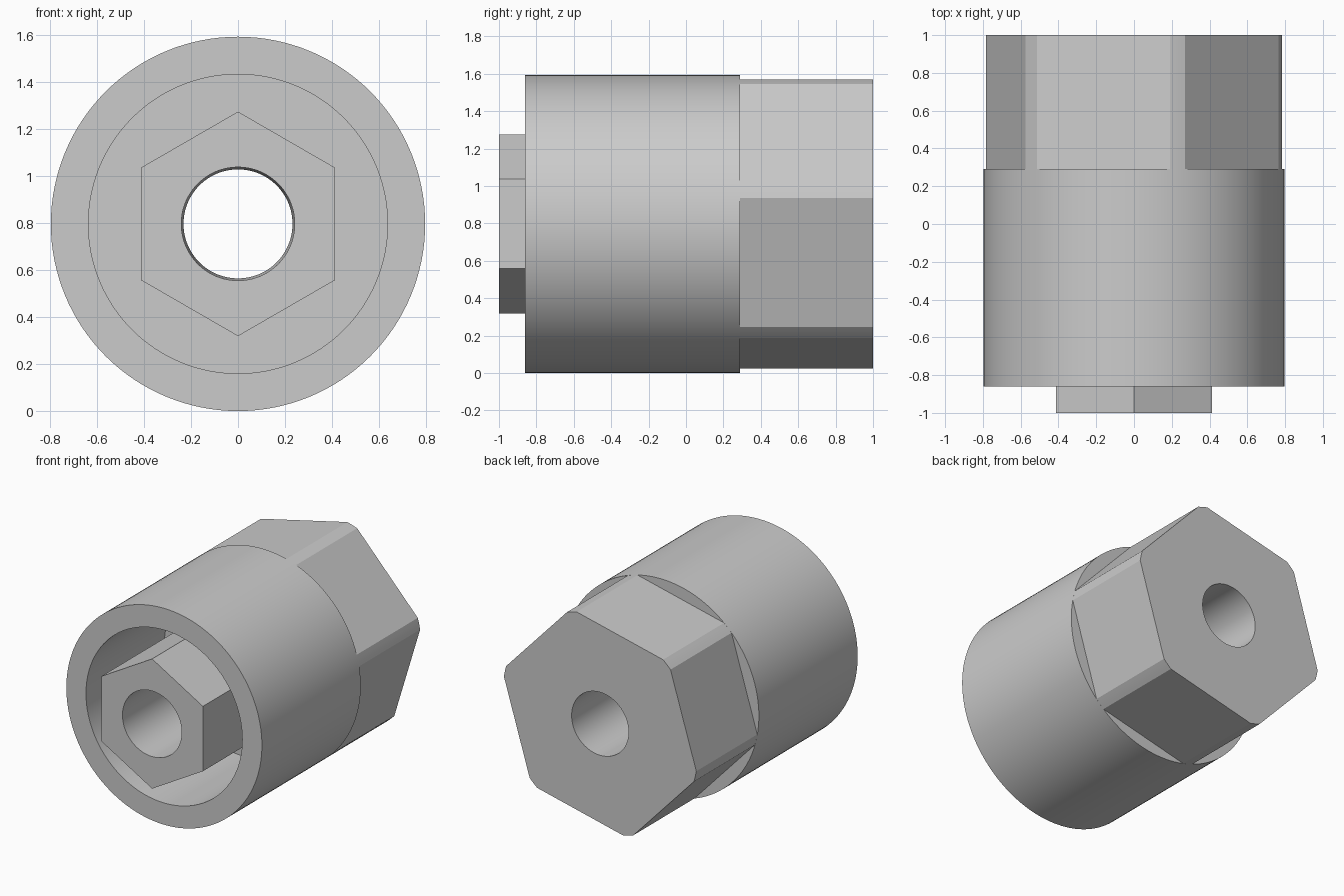
import bpy, bmesh, math

if "Cube" in bpy.data.objects:
    bpy.data.objects.remove(bpy.data.objects["Cube"], do_unlink=True)

R = 0.797          # body radius, also the height of the axis
SEGMENTS = 128

grey = bpy.data.materials.new("plain grey")
grey.use_nodes = True
grey.diffuse_color = (0.6, 0.6, 0.6, 1)
grey.node_tree.nodes["Principled BSDF"].inputs["Base Color"].default_value = (0.6, 0.6, 0.6, 1)


def circle(radius, count=SEGMENTS, start=0):
    """Profile points (x, z) around the axis."""
    angles = [math.radians(start) + math.tau * i / count for i in range(count)]
    return [(radius * math.cos(a), radius * math.sin(a)) for a in angles]


def prism(name, profile, y0, y1, end_scale=1):
    """Extrude a profile along y, optionally tapering to the back."""
    bm = bmesh.new()
    front = [bm.verts.new((x, y0, R + z)) for x, z in profile]
    back = [bm.verts.new((x * end_scale, y1, R + z * end_scale)) for x, z in profile]
    bm.faces.new(front)
    bm.faces.new(back[::-1])
    for i in range(len(front)):
        j = (i + 1) % len(front)
        bm.faces.new((front[i], back[i], back[j], front[j]))
    bmesh.ops.recalc_face_normals(bm, faces=bm.faces)
    mesh = bpy.data.meshes.new(name)
    bm.to_mesh(mesh)
    bm.free()
    mesh.materials.append(grey)
    obj = bpy.data.objects.new(name, mesh)
    bpy.context.collection.objects.link(obj)
    return obj


def combine(target, other, operation):
    """Apply a boolean and discard the helper."""
    mod = target.modifiers.new(operation.lower(), "BOOLEAN")
    mod.operation = operation
    mod.solver = "EXACT"
    mod.object = other
    bpy.context.view_layer.objects.active = target
    bpy.ops.object.modifier_apply(modifier=mod.name)
    bpy.data.objects.remove(other, do_unlink=True)


# Round body with a deep open cavity at the front
body = prism("hex_socket_body", circle(R), -0.86, 0.29)
combine(body, prism("cavity", circle(0.637), -1.2, 0.05), "DIFFERENCE")

# Hexagonal post standing in the cavity
combine(body, prism("hex_post", circle(0.478, 6, 30), -1, 0.12), "UNION")

# Turned hexagonal head whose corners are rounded off to the body radius
corners = [math.radians(13.1 + 60 * k + d) for k in range(6) for d in (-3, -1, 1, 3)]
head_profile = [((R - 0.0005) * math.cos(a), (R - 0.0005) * math.sin(a)) for a in corners]
combine(body, prism("hex_head", head_profile, 0.2, 1), "UNION")

# Slightly tapered bore through the whole length
combine(body, prism("bore", circle(0.242), -1.1, 1.1, 0.957), "DIFFERENCE")

bpy.ops.object.select_all(action="DESELECT")
body.select_set(True)
bpy.context.view_layer.objects.active = body
bpy.ops.object.shade_smooth_by_angle(angle=math.radians(25))
